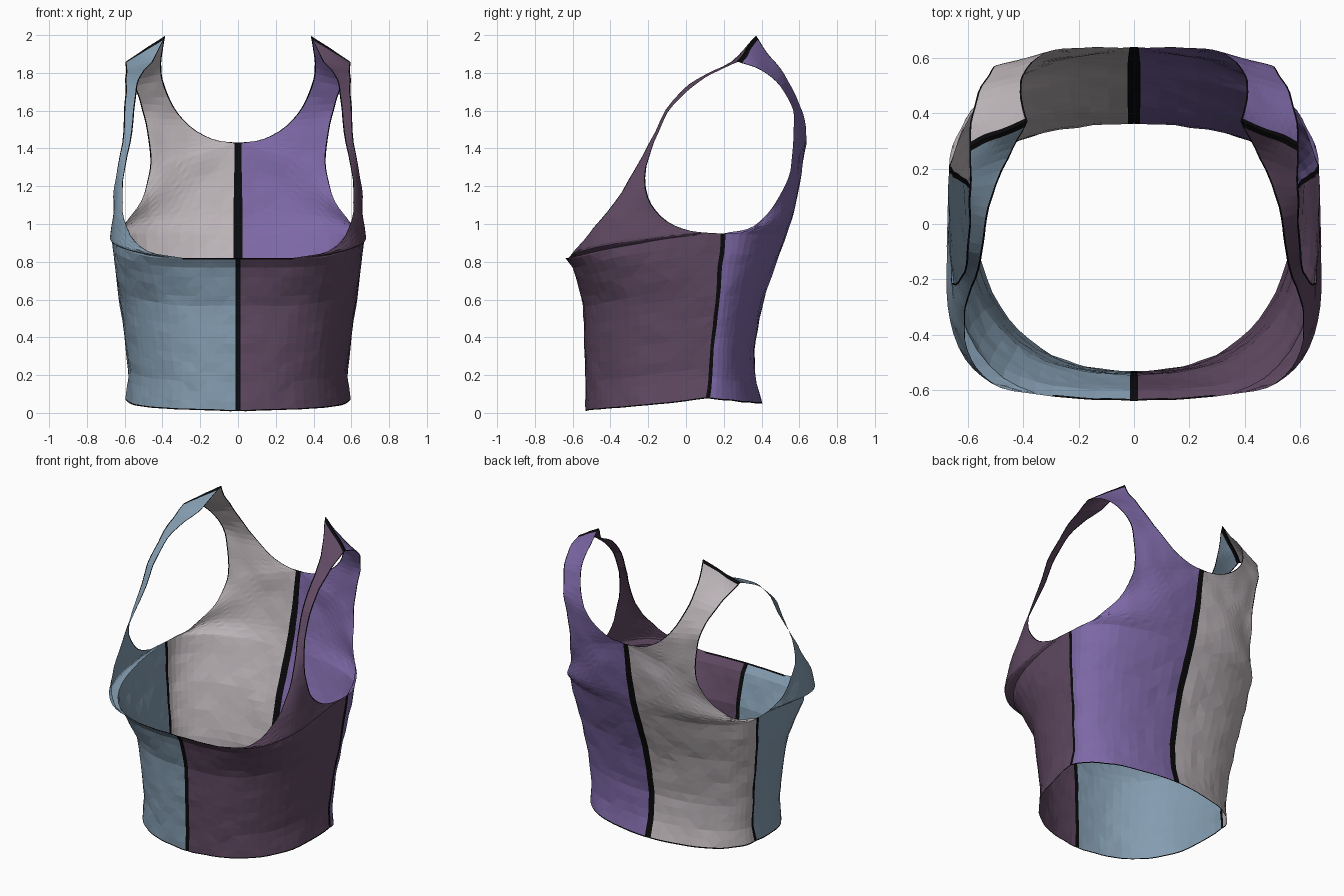
import bpy, math
from mathutils import Vector, noise

if "Cube" in bpy.data.objects:
    bpy.data.objects.remove(bpy.data.objects["Cube"])


def material(name, r, g, b):
    m = bpy.data.materials.new(name)
    lin = [((c / 255 + 0.055) / 1.055) ** 2.4 for c in (r, g, b)]
    m.diffuse_color = (*lin, 1)
    m.use_nodes = True
    m.node_tree.nodes["Principled BSDF"].inputs["Base Color"].default_value = m.diffuse_color
    return m


BLUE = material("blue grey cloth", 132, 157, 177)
PLUM = material("dark plum cloth", 96, 73, 98)
PURPLE = material("purple cloth", 125, 104, 166)
GREY = material("warm grey cloth", 190, 182, 186)
BLACK = material("black seam", 10, 10, 12)
SEAM, TRIM = 0.017, 0.007


def table(pts, z):
    # piecewise linear lookup
    for (a, p), (b, q) in zip(pts, pts[1:]):
        if z <= b:
            k = max(0, (z - a) / (b - a))
            return p + (q - p) * k
    return pts[-1][1]


def spline(pts, t, before=None):
    # Catmull-Rom through the points, t in 0..1
    f = t * (len(pts) - 1)
    i = min(int(f), len(pts) - 2)
    f -= i
    p1, p2 = pts[i], pts[i + 1]
    p0 = pts[i - 1] if i else (before or p1 * 2 - p2)
    p3 = pts[i + 2] if i + 2 < len(pts) else p2 * 2 - p1
    return 0.5 * (2 * p1 + (p2 - p0) * f + (2 * p0 - 5 * p1 + 4 * p2 - p3) * f * f
                  + (3 * p1 - p0 - 3 * p2 + p3) * f ** 3)


# body profiles: half width, front depth, back depth by height
WIDTH = [(.02, .6), (.2, .578), (.4, .6), (.6, .627), (.8, .657), (.95, .67)]
FRONT = [(.01, -.53), (.3, -.535), (.58, -.545), (.68, -.575), (.77, -.6), (.825, -.64), (.95, -.64)]
BACK = [(.05, .4), (.2, .367), (.35, .362), (.5, .39), (.65, .425), (.8, .48), (.95, .535)]
FRONT_N = [(0, 2.3), (.6, 2.6), (.82, 3.5), (.95, 3.5)]
BACK_N = [(0, 2.0), (.95, 2.2)]
U0 = 0.27   # where the front neckline leaves the bust line


def body(u, v, front):
    # lower body, u from centre line to side seam, v from hem up
    if front:
        k = max(0, (u - U0) / (1 - U0))
        lo, hi = .01 + .065 * u * u, .82 + .13 * k * k * (3 - 2 * k)
    else:
        lo, hi = .05 + .025 * u * u, .95
    z = lo + (hi - lo) * v
    n = table(FRONT_N if front else BACK_N, z)
    a = u * math.pi / 2
    s, c = math.sin(a), max(0, math.cos(a))
    r = (s ** n + c ** n) ** (-1 / n)
    side = .11 + .09 * max(0, z) / .95
    depth = table(FRONT if front else BACK, z)
    return Vector((table(WIDTH, z) * s * r, side + (depth - side) * c * r, z))


# edge curves of the shoulder straps
TIP_IN, TIP_OUT = (.383, .37, 1.995), (.595, .28, 1.86)
NECK_F = [(.48, -.59, .86), (.585, -.49, .98), (.615, -.34, 1.17), (.567, -.195, 1.43),
          (.545, -.075, 1.65), (.523, .055, 1.765), (.455, .24, 1.86), TIP_IN]
ARM_F = [(.67, .02, .965), (.665, -.13, 1.04), (.655, -.215, 1.19), (.615, -.17, 1.43),
         (.6, -.065, 1.635), (.597, .07, 1.755), (.593, .19, 1.82), TIP_OUT]
NECK_B = [(0, .575, 1.1), (0, .61, 1.26), (0, .635, 1.43), (.18, .638, 1.467),
          (.32, .62, 1.585), (.4, .54, 1.76), (.405, .45, 1.88), TIP_IN]
ARM_B = [(.605, .36, .99), (.515, .48, 1.12), (.468, .55, 1.28), (.478, .57, 1.45),
         (.505, .565, 1.6), (.55, .5, 1.73), (.585, .39, 1.82), TIP_OUT]


def neck_point(pts, t, front):
    # the back neckline turns a corner at the centre line
    if front:
        return spline(pts, t)
    if t <= .375:
        return spline(pts[:4], t / .375)
    mirrored = Vector((-pts[4].x, pts[4].y, pts[4].z))
    return spline(pts[3:], (t - .375) / .625, mirrored)


def across(e_in, e_out, n=14):
    # cross positions with a narrow strip at each end
    return [0] + [e_in + (1 - e_in - e_out) * i / n for i in range(n + 1)] + [1]


def panel(name, front, sign, cloth):
    verts, faces, mats = [], [], []

    def grid(rows, is_black):
        base, w = len(verts), len(rows[0])
        for row in rows:
            for p in row:
                d = noise.noise_vector(p * 9) * 0.007
                x = p.x + d.x * min(1, max(0, p.x) / .15)
                verts.append((sign * max(0, x), p.y + d.y, max(0, p.z + d.z * .6)))
        for j in range(len(rows) - 1):
            for i in range(w - 1):
                a = base + j * w + i
                f = [a, a + 1, a + 1 + w, a + w]
                tris = ([f[0], f[1], f[2]], [f[0], f[2], f[3]]) if (i + j) % 2 else \
                       ([f[0], f[1], f[3]], [f[1], f[2], f[3]])
                for t in tris:
                    faces.append(t if (sign > 0) == front else t[::-1])
                    mats.append(1 if is_black(i, j) else 0)

    start = U0 if front else 0
    girth = 1.2 if front else .75
    first = across((TRIM if front else SEAM) / girth, SEAM / girth)
    us = [start + (1 - start) * s for s in first]
    extra = 0
    if front:
        lead = [0, SEAM / girth] + [U0 * k / 6 for k in range(1, 6)]
        extra = len(lead)
        us = lead + us
    # lower body from hem to bust line
    vs = [0, .008] + [k / 16 for k in range(1, 16)] + [.99, 1]
    nu, nv = len(us) - 1, len(vs) - 1
    grid([[body(u, v, front) for u in us] for v in vs],
         lambda i, j: i == 0 or i == nu - 1 or j == 0 or (j == nv - 1 and i < extra))
    # upper part and strap between neckline and armhole
    p0, p1 = body(start, 1, front), body(1, 1, front)
    neck = [p0] + [Vector(p) for p in (NECK_F if front else NECK_B)]
    arm = [p1] + [Vector(p) for p in (ARM_F if front else ARM_B)]
    ts = [k / 32 for k in range(32)] + [.98, 1]
    rows = []
    for t in ts:
        a, b = neck_point(neck, t, front), spline(arm, t)
        width = (b - a).length
        e_in = (SEAM if not front and t <= .375 else TRIM) / width
        ss = first if t == 0 else across(e_in, TRIM / width)
        k = 10 if front else 7
        fade = (1 - t) ** k * (1 + k * t)
        rows.append([a.lerp(b, s) + (body(start + (1 - start) * s, 1, front) - p0.lerp(p1, s)) * fade
                     for s in ss])
    ns, nt = len(first) - 1, len(ts) - 1
    grid(rows, lambda i, j: i == 0 or i == ns - 1 or j == nt - 1)

    me = bpy.data.meshes.new(name)
    me.from_pydata(verts, [], faces)
    me.materials.append(cloth)
    me.materials.append(BLACK)
    me.polygons.foreach_set("material_index", mats)
    me.update()
    bpy.context.collection.objects.link(bpy.data.objects.new(name, me))


# four cloth panels of the sleeveless top
panel("front_panel_left", True, -1, BLUE)
panel("front_panel_right", True, 1, PLUM)
panel("back_panel_right", False, 1, PURPLE)
panel("back_panel_left", False, -1, GREY)
